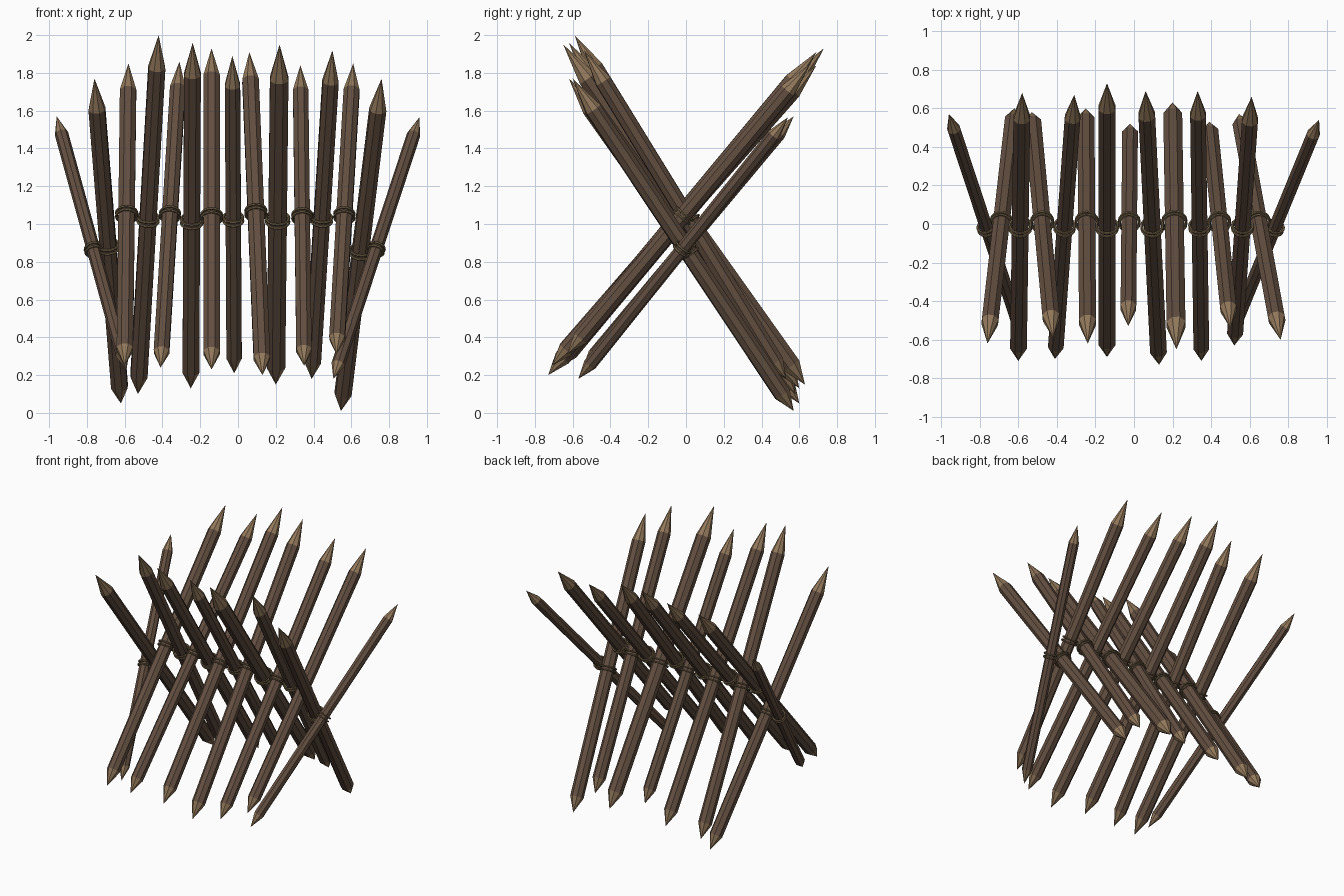
import bpy, bmesh, math
from mathutils import Vector

if "Cube" in bpy.data.objects:
    bpy.data.objects.remove(bpy.data.objects["Cube"])


def material(name, rgb):
    m = bpy.data.materials.new(name)
    m.diffuse_color = (*rgb, 1)
    m.use_nodes = True
    m.node_tree.nodes["Principled BSDF"].inputs["Base Color"].default_value = m.diffuse_color
    return m


BARK = material("brown bark", (0.125, 0.078, 0.052))
CUT = material("pale cut wood", (0.29, 0.19, 0.105))
ROPE = material("tan rope", (0.19, 0.135, 0.07))
SIDES = 8


def finish(name, bm, mats, matrix):
    me = bpy.data.meshes.new(name)
    bmesh.ops.recalc_face_normals(bm, faces=bm.faces[:])
    bm.to_mesh(me)
    bm.free()
    for m in mats:
        me.materials.append(m)
    ob = bpy.data.objects.new(name, me)
    ob.matrix_world = matrix
    bpy.context.collection.objects.link(ob)
    return ob


def lashing(name, centre, axis, r):
    """Two rope rings wound round a stake."""
    for k, off in enumerate((-0.012, 0.012)):
        bpy.ops.mesh.primitive_torus_add(
            major_segments=16, minor_segments=6, major_radius=r + 0.008,
            minor_radius=0.007, location=centre + axis * off,
            rotation=axis.to_track_quat('Z', 'Y').to_euler())
        ob = bpy.context.object
        ob.name = f"{name}_{k + 1}"
        ob.data.materials.append(ROPE)


def stake(name, top, bottom, r, tip, foot, tie_y):
    """Octagonal pole sharpened at both ends, lashed where it crosses y = tie_y."""
    top, bottom = Vector(top), Vector(bottom)
    axis = top - bottom
    length = axis.length
    bm = bmesh.new()
    rings = []
    for z in (foot, length - tip):
        rings.append([bm.verts.new((r * math.cos(a), r * math.sin(a), z))
                      for a in (2 * math.pi * (i + 0.5) / SIDES for i in range(SIDES))])
    low, high = bm.verts.new((0, 0, 0)), bm.verts.new((0, 0, length))
    for i in range(SIDES):
        j = (i + 1) % SIDES
        bm.faces.new((rings[0][i], rings[0][j], rings[1][j], rings[1][i]))
        for apex, ring in ((low, rings[0]), (high, rings[1])):
            bm.faces.new((ring[i], ring[j], apex)).material_index = 1
    rot = axis.to_track_quat('Z', 'Y').to_matrix().to_4x4()
    rot.translation = bottom
    finish(name, bm, (BARK, CUT), rot)
    t = (tie_y - bottom.y) / axis.y
    lashing(name + "_rope", bottom + axis * t, axis.normalized(), r)


# Stakes leaning to the front: top, bottom, radius
front_leaning = [
    ((-0.76, -0.62, 1.77), (-0.62, 0.60, 0.05), 0.047),
    ((-0.42, -0.59, 2.00), (-0.53, 0.58, 0.10), 0.048),
    ((-0.24, -0.62, 1.96), (-0.25, 0.60, 0.13), 0.048),
    ((-0.03, -0.53, 1.89), (-0.02, 0.52, 0.21), 0.044),
    ((0.22, -0.65, 1.95), (0.20, 0.63, 0.15), 0.053),
    ((0.50, -0.54, 1.92), (0.39, 0.53, 0.18), 0.046),
    ((0.76, -0.60, 1.77), (0.545, 0.57, 0.01), 0.047),
]
# Stakes leaning to the back
back_leaning = [
    ((-0.58, 0.68, 1.85), (-0.60, -0.71, 0.25), 0.047),
    ((-0.31, 0.67, 1.86), (-0.41, -0.70, 0.24), 0.044),
    ((-0.14, 0.73, 1.93), (-0.14, -0.69, 0.23), 0.047),
    ((0.06, 0.69, 1.91), (0.13, -0.73, 0.20), 0.047),
    ((0.33, 0.69, 1.84), (0.35, -0.71, 0.25), 0.044),
    ((0.61, 0.66, 1.85), (0.52, -0.63, 0.31), 0.045),
]
# Thin outer stakes
outer = [
    ((-0.96, 0.57, 1.57), (-0.59, -0.55, 0.23), 0.036),
    ((0.96, 0.54, 1.565), (0.505, -0.57, 0.18), 0.036),
]

for i, (t, b, r) in enumerate(front_leaning, 1):
    stake(f"front_leaning_stake_{i}", t, b, r, r * 4.2, r * 2.3, 0.01)
for i, (t, b, r) in enumerate(back_leaning, 1):
    stake(f"back_leaning_stake_{i}", t, b, r, r * 4.2, r * 2.5, -0.015)
for i, (t, b, r) in enumerate(outer, 1):
    stake(f"outer_stake_{i}", t, b, r, r * 3.4, r * 2.8, -0.02)
